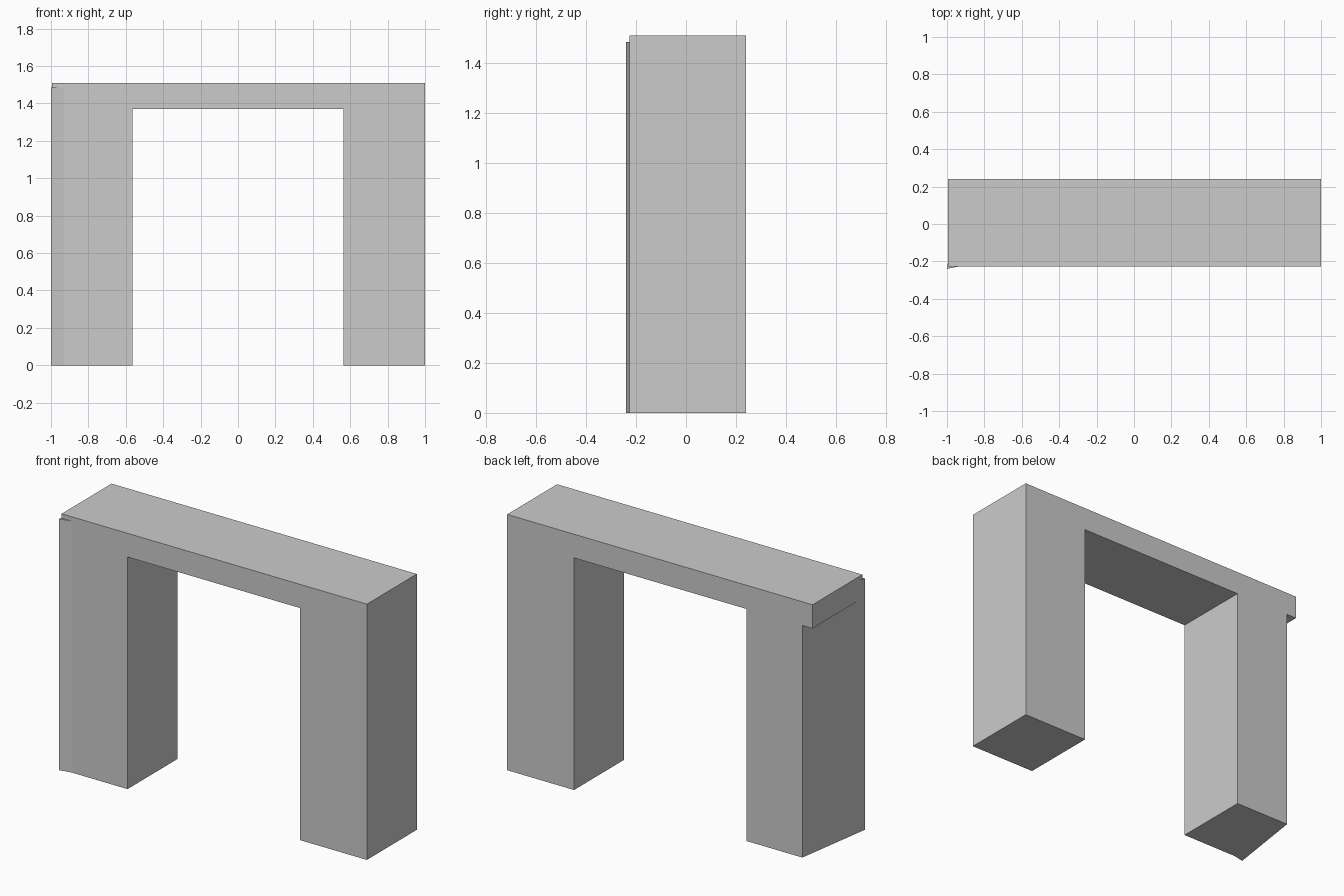
import bpy, bmesh
from mathutils import Vector

if "Cube" in bpy.data.objects:
    bpy.data.objects.remove(bpy.data.objects["Cube"])

BACK, FRONT = 0.24, -0.226


def prism(name, outline, direction):
    """Extrude a closed 3D outline along a direction into a solid."""
    bm = bmesh.new()
    face = bm.faces.new([bm.verts.new(p) for p in outline])
    ext = bmesh.ops.extrude_face_region(bm, geom=[face], use_keep_orig=True)
    moved = [g for g in ext["geom"] if isinstance(g, bmesh.types.BMVert)]
    bmesh.ops.translate(bm, verts=moved, vec=Vector(direction))
    bmesh.ops.recalc_face_normals(bm, faces=bm.faces)
    mesh = bpy.data.meshes.new(name)
    bm.to_mesh(mesh)
    bm.free()
    obj = bpy.data.objects.new(name, mesh)
    bpy.context.collection.objects.link(obj)
    return obj


# Archway: lintel with the right leg
profile = [(-0.994, 1.51), (1, 1.51), (1, 0), (0.563, 0), (0.563, 1.37), (-0.994, 1.37)]
arch = prism("archway", [(x, FRONT, z) for x, z in profile], (0, BACK - FRONT, 0))

# Left leg: skewed outer side, its front corner poking past the lintel
plan = [(-1, -0.24), (-0.93, FRONT), (-0.563, FRONT), (-0.563, BACK), (-0.928, BACK)]
leg = prism("left_leg", [(x, y, 0) for x, y in plan], (0, 0, 1.484))

# Merge into one clean shell
union = arch.modifiers.new("join_leg", 'BOOLEAN')
union.operation = 'UNION'
union.solver = 'EXACT'
union.object = leg
bpy.context.view_layer.objects.active = arch
bpy.ops.object.modifier_apply(modifier=union.name)
bpy.data.objects.remove(leg)
